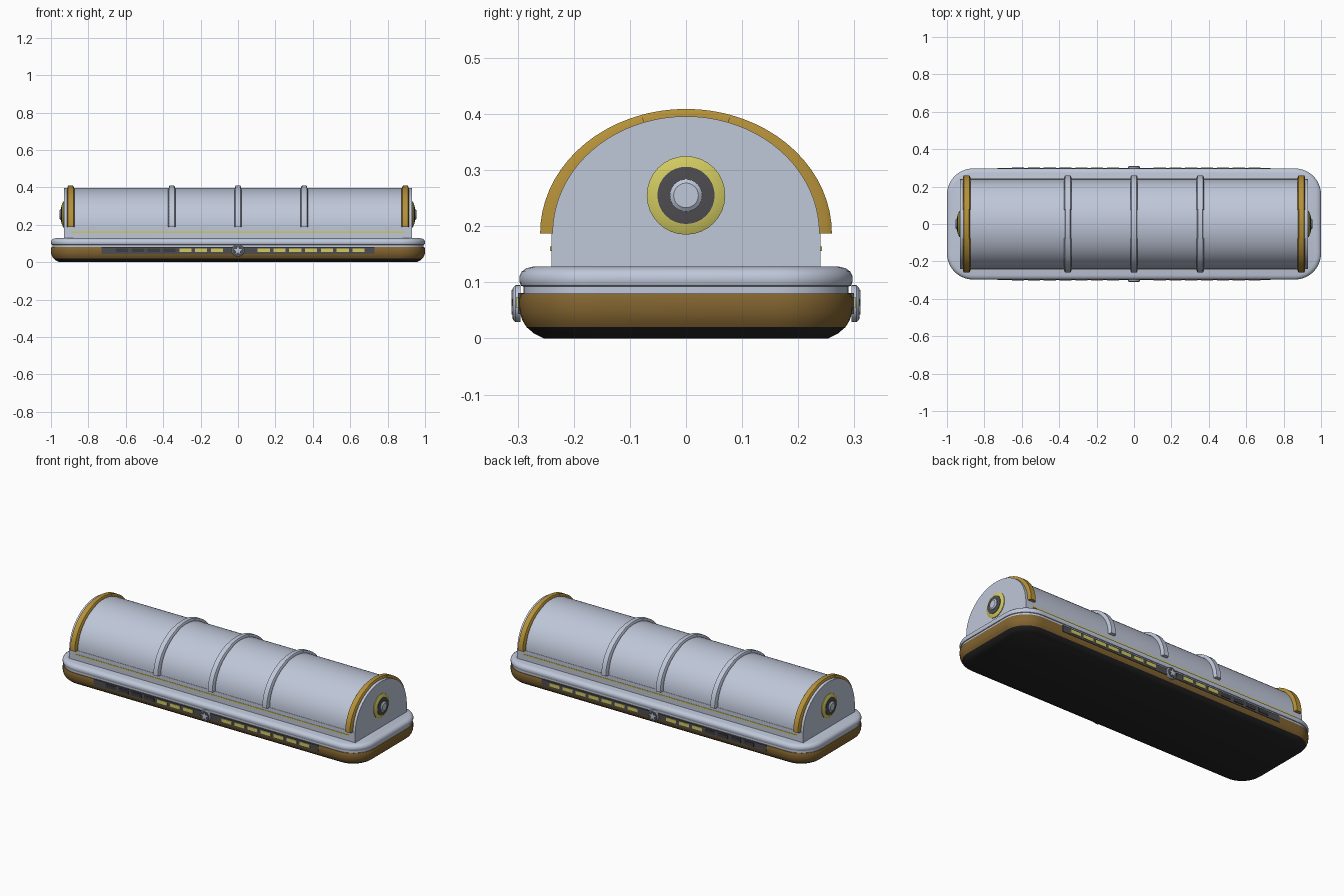
import bpy, bmesh, math

if "Cube" in bpy.data.objects:
    bpy.data.objects.remove(bpy.data.objects["Cube"])

def material(name, rgb):
    m = bpy.data.materials.new(name)
    m.diffuse_color = (*rgb, 1)
    m.use_nodes = True
    m.node_tree.nodes["Principled BSDF"].inputs["Base Color"].default_value = m.diffuse_color
    return m

LIGHT = material("pale_steel", (0.52, 0.57, 0.69))
GOLD = material("gold", (0.46, 0.28, 0.04))
BROWN = material("bronze_brown", (0.23, 0.13, 0.03))
YELLOW = material("yellow", (0.64, 0.59, 0.12))
DARK = material("dark_grey", (0.075, 0.072, 0.08))
BLACK = material("black_rubber", (0.02, 0.02, 0.022))
DIM = material("unlit_grey", (0.045, 0.045, 0.05))

def loft(name, rings, mat, sharp=35):
    """Skin a list of equal-length closed rings and cap both ends."""
    bm = bmesh.new()
    vs = [[bm.verts.new(p) for p in r] for r in rings]
    n = len(rings[0])
    for a, b in zip(vs, vs[1:]):
        for i in range(n):
            j = (i + 1) % n
            bm.faces.new((a[i], a[j], b[j], b[i]))
    bm.faces.new(vs[0][::-1])
    bm.faces.new(vs[-1])
    bmesh.ops.recalc_face_normals(bm, faces=bm.faces)
    for f in bm.faces:
        f.smooth = True
    for e in bm.edges:
        e.smooth = e.calc_face_angle(0) < math.radians(sharp)
    me = bpy.data.meshes.new(name)
    bm.to_mesh(me)
    bm.free()
    me.materials.append(mat)
    ob = bpy.data.objects.new(name, me)
    bpy.context.collection.objects.link(ob)
    return ob

def box(name, x0, x1, y0, y1, z0, z1, mat):
    ring = lambda z: [(x0, y0, z), (x1, y0, z), (x1, y1, z), (x0, y1, z)]
    return loft(name, [ring(z0), ring(z1)], mat)

def round_rect(half_y, z, seg=10):
    """Rounded rectangle ring, offset so that half_y 0.297 means half length 1."""
    d = 0.297 - half_y
    cx, cy, r = 0.86, 0.157, 0.14 - d
    pts = []
    for k, (sx, sy) in enumerate([(1, 1), (-1, 1), (-1, -1), (1, -1)]):
        for i in range(seg + 1):
            t = math.pi / 2 * (k + i / seg)
            pts.append((sx * cx + r * math.cos(t), sy * cy + r * math.sin(t), z))
    return pts

def layer(name, profile, mat):
    return loft(name, [round_rect(y, z) for y, z in profile], mat)

# stacked base layers: (half depth, height)
layer("bottom_plate", [(0.253, 0), (0.271, 0.009), (0.284, 0.02)], BLACK)
layer("base_hull", [(0.284, 0.02), (0.291, 0.031), (0.296, 0.045), (0.297, 0.058),
                    (0.297, 0.072), (0.294, 0.08)], BROWN)
layer("groove_band", [(0.290, 0.079), (0.290, 0.095)], LIGHT)
layer("base_rim", [(0.286, 0.091), (0.294, 0.094), (0.297, 0.101), (0.297, 0.111),
                   (0.293, 0.119), (0.285, 0.125), (0.273, 0.128)], LIGHT)

# domed body: straight walls and an elliptical roof
SEG, Z0 = 40, 0.187
def dome_ring(x):
    pts = [(x, 0.24, 0.12), (x, 0.24, Z0)]
    pts += [(x, 0.238 * math.cos(math.pi * i / SEG), Z0 + 0.209 * math.sin(math.pi * i / SEG))
            for i in range(SEG + 1)]
    return pts + [(x, -0.24, Z0), (x, -0.24, 0.12)]
loft("dome_body", [dome_ring(-0.93), dome_ring(0.93)], LIGHT)

# arched bands over the dome, a little narrower across the crown
SECTION = [(-1, -0.5), (-1, 0.55), (-0.75, 1), (0.75, 1), (1, 0.55), (1, -0.5)]
def arch(name, x, half_w, mat):
    step = math.acos(0.08 / 0.26)
    ts = [(step * i / 14, 1) for i in range(15)]
    ts += [(step + (math.pi - 2 * step) * i / 14, 0.85) for i in range(15)]
    ts += [(math.pi - step + step * i / 14, 1) for i in range(15)]
    rings = [[(x + half_w * w * dx, (0.24 + 0.02 * o) * math.cos(t),
               Z0 + (0.208 + 0.014 * o) * math.sin(t)) for dx, o in SECTION] for t, w in ts]
    return loft(name, rings, mat, 50)

for i, x in enumerate((-0.354, 0, 0.354)):
    arch(f"dome_rib_{i}", x, 0.019, LIGHT)
for side, s in (("left", -1), ("right", 1)):
    arch(f"gold_arch_{side}", s * 0.895, 0.02, GOLD)

    # round hub on each end of the body
    def disc(name, steps, mat, n=32):
        loft(f"{name}_{side}", [[(s * x, r * math.cos(2 * math.pi * i / n),
             0.255 + r * math.sin(2 * math.pi * i / n)) for i in range(n)] for r, x in steps], mat)
    disc("hub_ring", [(0.07, 0.925), (0.07, 0.934), (0.052, 0.942)], YELLOW)
    disc("hub_recess", [(0.051, 0.925), (0.051, 0.944), (0.03, 0.946)], DARK)
    disc("hub_knob", [(0.029, 0.93), (0.029, 0.949), (0.022, 0.954)], LIGHT)

# long sides, mirrored front to back
for side, s in (("front", -1), ("back", 1)):
    box(f"body_stripe_{side}", -0.89, 0.89, s * 0.235, s * 0.242, 0.156, 0.164, YELLOW)
    box(f"light_panel_{side}", -0.73, 0.73, s * 0.285, s * 0.299, 0.044, 0.081, DARK)

    # light cells: seven lit on the right, three lit and four unlit on the left
    for k in range(7):
        x = 0.105 + k * 0.0845
        box(f"light_cell_right_{side}_{k}", x, x + 0.065, s * 0.297, s * 0.302,
            0.054, 0.074, YELLOW)
        x = -0.08 - k * 0.0845
        box(f"light_cell_left_{side}_{k}", x - 0.065, x, s * 0.297, s * 0.302,
            0.054, 0.074, YELLOW if k < 3 else DIM)

    # round badge with a plain star
    def badge(name, steps, mat, n=32, inner=1):
        def ring(r, y):
            return [(r * (inner if i % 2 else 1) * math.sin(2 * math.pi * i / n), s * y,
                     0.062 + r * (inner if i % 2 else 1) * math.cos(2 * math.pi * i / n))
                    for i in range(n)]
        loft(f"{name}_{side}", [ring(r, y) for r, y in steps], mat)
    badge("badge_rim", [(0.033, 0.295), (0.033, 0.304), (0.029, 0.308)], LIGHT)
    badge("badge_face", [(0.027, 0.300), (0.027, 0.309)], DARK)
    badge("badge_star", [(0.025, 0.305), (0.024, 0.311)], LIGHT, 10, 0.42)
